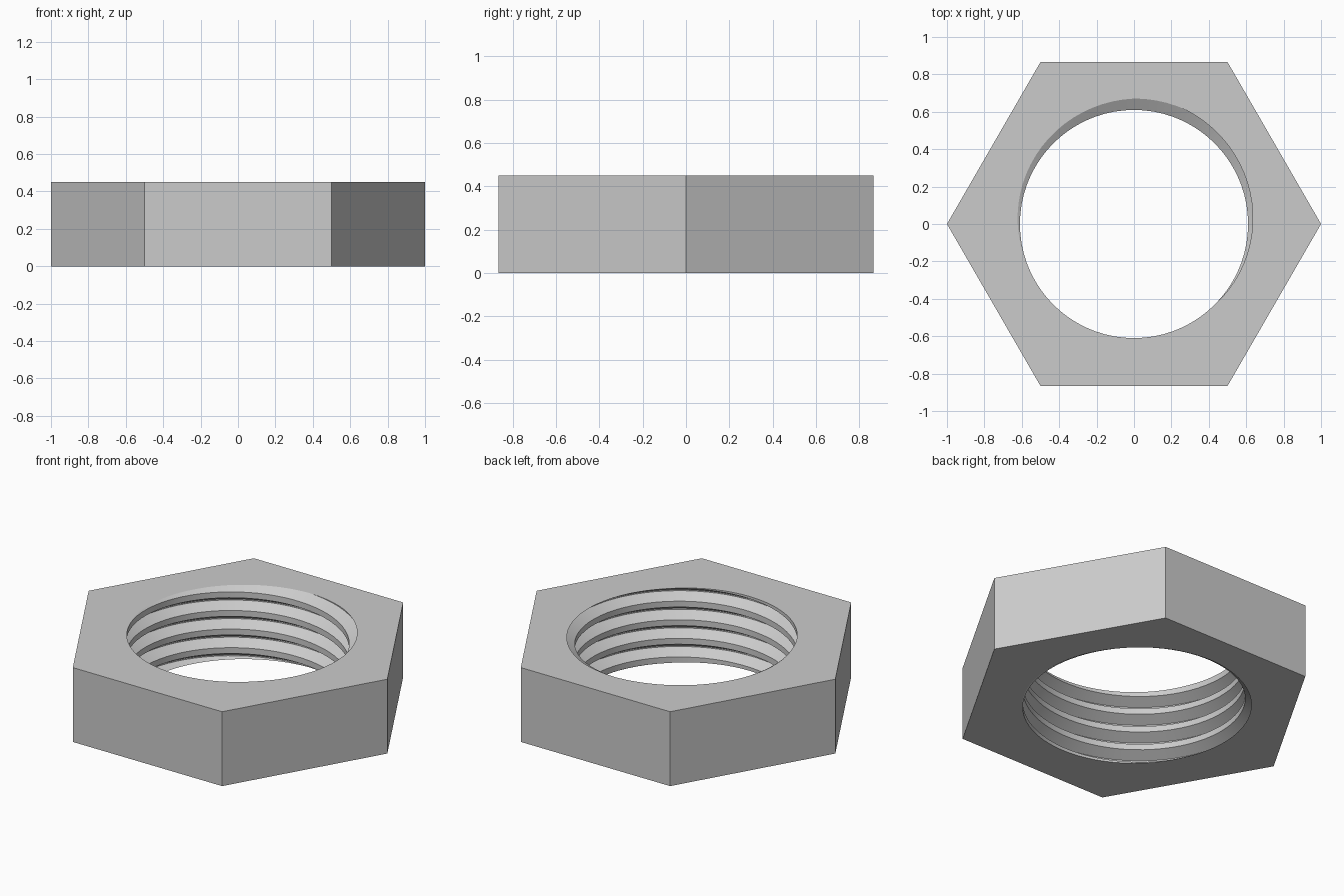
import bpy, bmesh, math

cube = bpy.data.objects.get("Cube")
if cube:
    bpy.data.objects.remove(cube)

HEIGHT = 0.45
PITCH = HEIGHT / 4
CREST_R, ROOT_R = 0.61, 0.671
STEPS = 72
PHASE = math.radians(78.5)      # direction of the groove at the top face

steel = bpy.data.materials.new("grey_steel")
steel.use_nodes = True
grey = (0.6, 0.6, 0.6, 1)
steel.diffuse_color = grey
steel.node_tree.nodes["Principled BSDF"].inputs["Base Color"].default_value = grey

bm = bmesh.new()

# Right-handed thread: trapezoid profile swept up a helix
groove = [(-0.3425, CREST_R), (-0.03, ROOT_R), (0.03, ROOT_R), (0.3425, CREST_R)]
profile = [((turn + f) * PITCH, r) for turn in range(-2, 7) for f, r in groove]
columns = []
for i in range(STEPS + 1):
    a = 2 * math.pi * i / STEPS
    rise = PITCH * (a - PHASE) / (2 * math.pi)
    columns.append([bm.verts.new((r * math.cos(a), r * math.sin(a), z + rise))
                    for z, r in profile])
for c, d in zip(columns, columns[1:]):
    for j in range(len(profile) - 1):
        bm.faces.new((c[j], d[j], d[j + 1], c[j + 1]))
bmesh.ops.remove_doubles(bm, verts=bm.verts, dist=1e-5)

# Trim the thread flush with the two flat faces
for z, direction in ((0, -1), (HEIGHT, 1)):
    bmesh.ops.bisect_plane(bm, geom=bm.verts[:] + bm.edges[:] + bm.faces[:], dist=1e-6,
                           plane_co=(0, 0, z), plane_no=(0, 0, direction), clear_outer=True)
bmesh.ops.remove_doubles(bm, verts=bm.verts, dist=1e-5)
for face in bm.faces:
    face.smooth = True

# Hexagonal outer walls
corners = [(math.cos(k * math.pi / 3), math.sin(k * math.pi / 3)) for k in range(6)]
low, high = ([bm.verts.new((x, y, z)) for x, y in corners] for z in (0, HEIGHT))
for k in range(6):
    n = (k + 1) % 6
    bm.faces.new((low[k], low[n], high[n], high[k]))

# Flat top and bottom faces between the hexagon and the threaded hole
for z in (0, HEIGHT):
    rim = [e for e in bm.edges if e.is_boundary
           and all(abs(v.co.z - z) < 1e-4 for v in e.verts)]
    bmesh.ops.triangle_fill(bm, edges=rim, use_beauty=True, normal=(0, 0, 1))
bmesh.ops.recalc_face_normals(bm, faces=bm.faces)

mesh = bpy.data.meshes.new("hex_nut")
bm.to_mesh(mesh)
bm.free()
mesh.materials.append(steel)
nut = bpy.data.objects.new("hex_nut", mesh)
bpy.context.collection.objects.link(nut)

# Smooth thread flanks with crisp edges
bpy.ops.object.select_all(action='DESELECT')
nut.select_set(True)
bpy.context.view_layer.objects.active = nut
bpy.ops.object.shade_smooth_by_angle(angle=math.radians(25))
